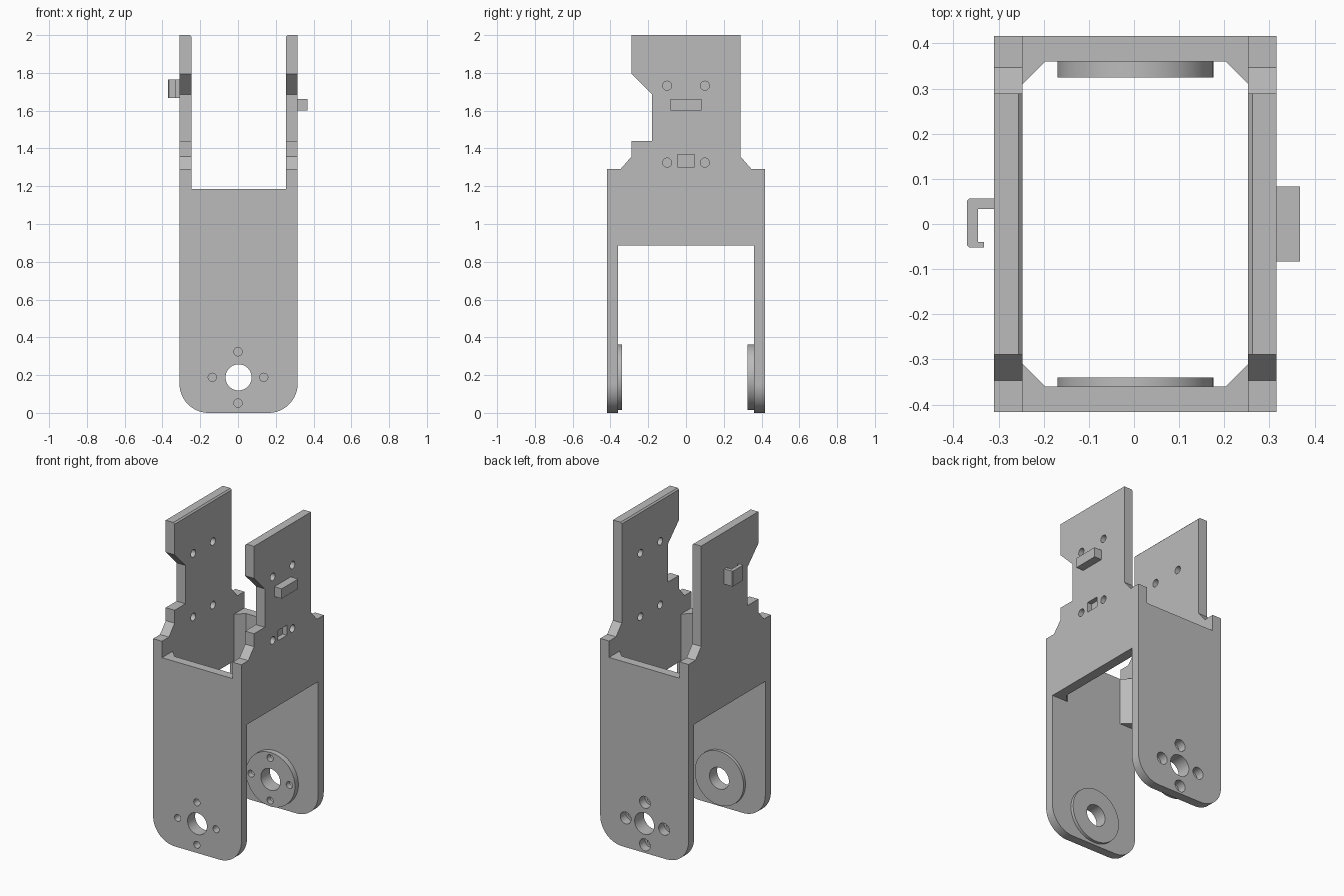
import bpy, bmesh, math
from mathutils import Matrix, Vector

cube = bpy.data.objects.get("Cube")
if cube:
    bpy.data.objects.remove(cube, do_unlink=True)

grey = bpy.data.materials.new("plain grey")
grey.use_nodes = True
colour = (0.5, 0.5, 0.5, 1)
grey.diffuse_color = colour
grey.node_tree.nodes["Principled BSDF"].inputs["Base Color"].default_value = colour

MID, HALF_X, HALF_Y = 0.003, 0.313, 0.417   # outer frame
IN_X, IN_Y = 0.25, 0.36                     # inner faces
ARM_Z, LIP_Z = 0.885, 1.185                 # bottom of sides, top of front and back
HUB_Z = 0.188


def extrude(name, points, axis, low, high):
    """Prism from a 2D outline, pushed along one axis from low to high."""
    place = {"x": lambda a, b, c: (c, a, b),
             "y": lambda a, b, c: (a, c, b),
             "z": lambda a, b, c: (a, b, c)}[axis]
    bm = bmesh.new()
    face = bm.faces.new([bm.verts.new(place(a, b, low)) for a, b in points])
    out = bmesh.ops.extrude_face_region(bm, geom=[face])
    moved = [v for v in out["geom"] if isinstance(v, bmesh.types.BMVert)]
    bmesh.ops.translate(bm, verts=moved, vec=place(0, 0, high - low))
    bmesh.ops.recalc_face_normals(bm, faces=bm.faces)
    mesh = bpy.data.meshes.new(name)
    bm.to_mesh(mesh)
    bm.free()
    mesh.materials.append(grey)
    obj = bpy.data.objects.new(name, mesh)
    bpy.context.collection.objects.link(obj)
    return obj


def arc(a, b, radius, start, end, steps):
    angles = [math.radians(start + (end - start) * i / steps) for i in range(steps + 1)]
    return [(a + radius * math.cos(t), b + radius * math.sin(t)) for t in angles]


def disc(name, a, b, radius, axis, low, high, steps=32):
    return extrude(name, arc(a, b, radius, 0, 360, steps)[:-1], axis, low, high)


def box(name, y, z, x):
    points = [(y[0], z[0]), (y[1], z[0]), (y[1], z[1]), (y[0], z[1])]
    return extrude(name, points, "x", x[0], x[1])


def combine(target, other, operation):
    mod = target.modifiers.new("combine", "BOOLEAN")
    mod.operation, mod.solver, mod.object = operation, "EXACT", other
    bpy.context.view_layer.objects.active = target
    bpy.ops.object.modifier_apply(modifier=mod.name)
    bpy.data.objects.remove(other, do_unlink=True)


def bevel_top(obj, side):
    """Small chamfer along the inner top edge of a side plate."""
    bm = bmesh.new()
    bm.from_mesh(obj.data)
    inner = MID + side * IN_X
    edges = [e for e in bm.edges
             if all(v.co.z > 1.99 and abs(v.co.x - inner) < 0.01 for v in e.verts)]
    bmesh.ops.bevel(bm, geom=edges, offset=0.009, segments=1, affect="EDGES")
    bm.to_mesh(obj.data)
    bm.free()


# Front and back plates with rounded feet
R = 0.155
left, right = MID - HALF_X, MID + HALF_X
foot = (arc(left + R, R, R, 180, 270, 14) + arc(right - R, R, R, 270, 360, 14)
        + [(right, LIP_Z), (left, LIP_Z)])
frame = extrude("bracket_frame", foot, "y", -HALF_Y, -IN_Y)
parts = [extrude("back_plate", foot, "y", IN_Y, HALF_Y)]

# Notched side plates
notched = [(-HALF_Y, ARM_Z), (HALF_Y, ARM_Z), (HALF_Y, 1.29), (0.347, 1.29),
           (0.289, 1.357), (0.289, 2), (-0.289, 2), (-0.289, 1.795),
           (-0.18, 1.686), (-0.18, 1.44), (-0.289, 1.44), (-0.289, 1.357),
           (-0.347, 1.29), (-HALF_Y, 1.29)]
for side in (-1, 1):
    lo, hi = sorted((MID + side * IN_X, MID + side * HALF_X))
    plate = extrude("side_plate", notched, "x", lo, hi)
    bevel_top(plate, side)
    parts.append(plate)

# Inner corner gussets
for sx in (-1, 1):
    for sy in (-1, 1):
        tri = [(IN_X, 0.31), (IN_X - 0.05, IN_Y), (IN_X + 0.02, IN_Y + 0.02)]
        parts.append(extrude("gusset", [(MID + sx * a, sy * b) for a, b in tri],
                             "z", ARM_Z, LIP_Z))

# Round hub pads inside both plates
parts.append(disc("front_hub", MID, HUB_Z, 0.173, "y", -0.38, -0.34, 64))
parts.append(disc("back_hub", MID, HUB_Z, 0.173, "y", 0.325, 0.38, 64))
for part in parts:
    combine(frame, part, "UNION")

# Hub bore and the screw holes around it
cutters = [disc("bore", MID, HUB_Z, 0.069, "y", -0.5, 0.5, 48)]
for i in range(4):
    a = MID - 0.003 + 0.136 * math.cos(i * math.pi / 2)
    b = HUB_Z + 0.136 * math.sin(i * math.pi / 2)
    cutters.append(disc("front_hole", a, b, 0.022, "y", -0.5, -0.359))
    cutters.append(disc("back_hole", a, b, 0.022, "y", 0.3, 0.5))
    cutters.append(disc("back_counterbore", a, b, 0.038, "y", 0.361, 0.5))

# Side screw holes, through on the left plate and blind on the right one
for y in (-0.1, 0.1):
    for z in (1.325, 1.732):
        cutters.append(disc("side_hole", y, z, 0.024, "x", -0.285, 0.5))

# Small slot in the left plate
cutters.append(box("slot", (-0.044, 0.044), (1.303, 1.368), (0.285, 0.5)))
for cutter in cutters:
    combine(frame, cutter, "DIFFERENCE")

# Block on the left side
box("side_block", (-0.083, 0.083), (1.6, 1.663), (right, 0.368))

# Cable hook on the right side
hook = [(left, 0.056), (-0.365, 0.056), (-0.37, 0.051), (-0.37, -0.047),
        (-0.365, -0.052), (-0.332, -0.052), (-0.332, -0.04), (-0.346, -0.04),
        (-0.346, 0.033), (left, 0.033)]
extrude("cable_hook", hook, "z", 1.667, 1.765)

# Smooth the round walls, keep the corners crisp
bpy.ops.object.select_all(action="DESELECT")
frame.select_set(True)
bpy.context.view_layer.objects.active = frame
bpy.ops.object.shade_smooth_by_angle(angle=math.radians(30))
